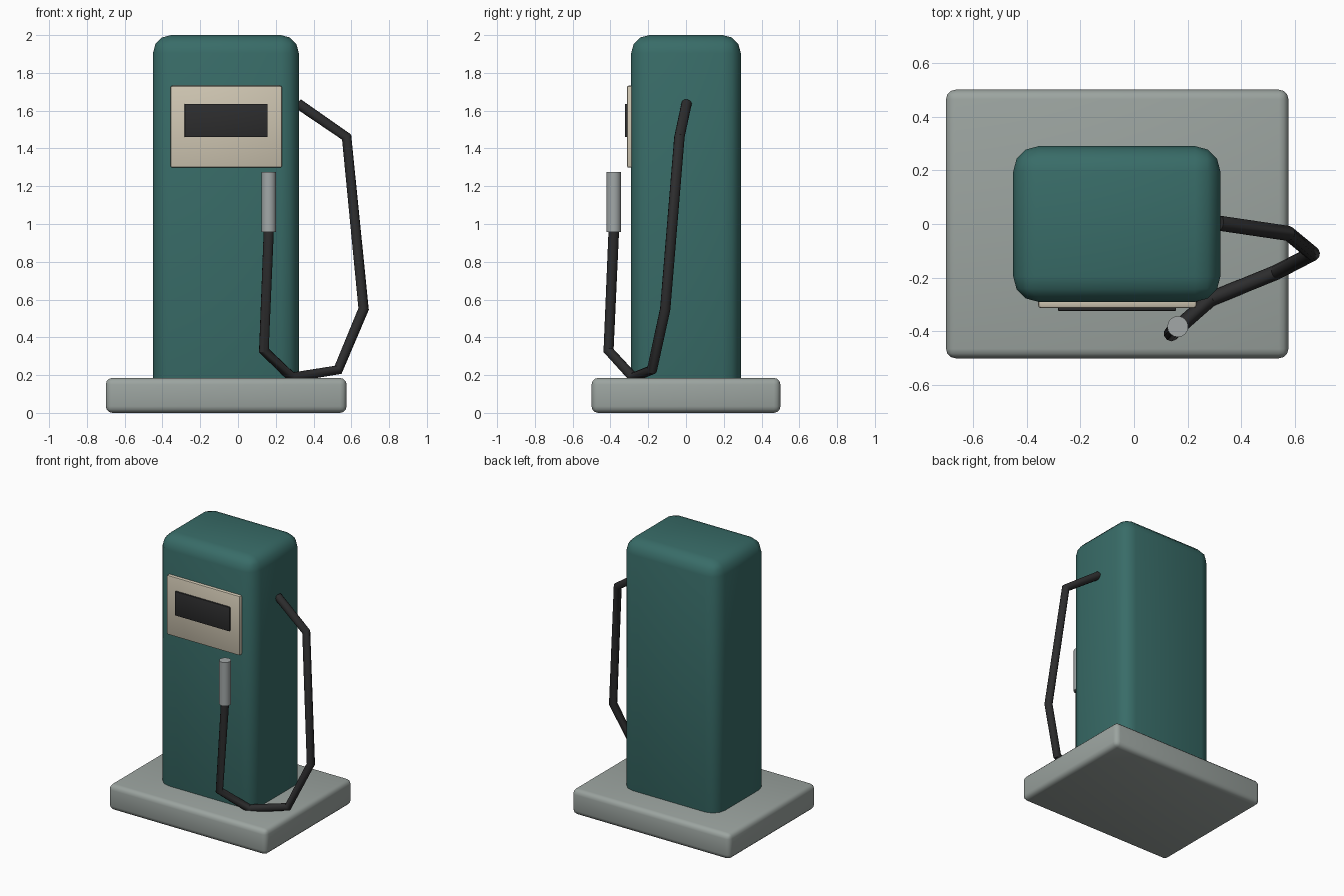
import bpy
from mathutils import Vector

if "Cube" in bpy.data.objects:
    bpy.data.objects.remove(bpy.data.objects["Cube"])


def material(name, rgb):
    m = bpy.data.materials.new(name)
    m.diffuse_color = (*rgb, 1)
    m.use_nodes = True
    m.node_tree.nodes["Principled BSDF"].inputs["Base Color"].default_value = m.diffuse_color
    return m


TEAL = material("teal paint", (0.04, 0.15, 0.138))
GREY = material("concrete grey", (0.33, 0.37, 0.35))
CREAM = material("cream panel", (0.63, 0.57, 0.45))
BLACK = material("black rubber", (0.026, 0.026, 0.027))
METAL = material("nozzle metal", (0.36, 0.39, 0.39))


def finish(obj, name, mat, angle=0.7):
    obj.name = name
    obj.data.materials.clear()
    obj.data.materials.append(mat)
    bpy.ops.object.select_all(action='DESELECT')
    obj.select_set(True)
    bpy.context.view_layer.objects.active = obj
    bpy.ops.object.shade_smooth_by_angle(angle=angle)


def rounded_box(name, low, high, bevel, segments, mat):
    low, high = Vector(low), Vector(high)
    bpy.ops.mesh.primitive_cube_add(size=1, location=(low + high) / 2)
    obj = bpy.context.object
    obj.scale = high - low
    bpy.ops.object.transform_apply(location=False, rotation=False, scale=True)
    mod = obj.modifiers.new("rounding", 'BEVEL')
    mod.width, mod.segments = bevel, segments
    bpy.ops.object.modifier_apply(modifier=mod.name)
    finish(obj, name, mat)
    return obj


# Base slab and cabinet, the cabinet sunk into the slab
rounded_box("base_slab", (-0.70, -0.50, 0), (0.575, 0.50, 0.185), 0.035, 3, GREY)
rounded_box("cabinet", (-0.45, -0.29, 0.07), (0.322, 0.29, 2.0), 0.095, 3, TEAL)

# Display panel and dark screen on the front
rounded_box("display_panel", (-0.357, -0.313, 1.298), (0.233, -0.27, 1.732), 0.01, 2, CREAM)
rounded_box("screen", (-0.283, -0.324, 1.46), (0.157, -0.29, 1.636), 0.004, 2, BLACK)

# Hose hanging in a loop from the right side to the nozzle
path = [(0.318, 0.003, 1.637), (0.575, -0.035, 1.46), (0.665, -0.11, 0.55),
        (0.53, -0.18, 0.228), (0.285, -0.28, 0.188), (0.137, -0.41, 0.33),
        (0.163, -0.382, 0.97)]
curve = bpy.data.curves.new("hose_path", 'CURVE')
curve.dimensions = '3D'
curve.bevel_depth = 0.028
curve.bevel_resolution = 3
curve.use_fill_caps = True
spline = curve.splines.new('POLY')
spline.points.add(len(path) - 1)
for point, co in zip(spline.points, path):
    point.co = (*co, 1)
hose = bpy.data.objects.new("hose", curve)
bpy.context.collection.objects.link(hose)
bpy.context.view_layer.objects.active = hose
hose.select_set(True)
bpy.ops.object.select_all(action='DESELECT')
hose.select_set(True)
bpy.ops.object.convert(target='MESH')
finish(bpy.context.object, "hose", BLACK)

# Nozzle grip
bpy.ops.mesh.primitive_cylinder_add(vertices=16, radius=0.039, depth=0.318,
                                    location=(0.163, -0.382, 1.117))
finish(bpy.context.object, "nozzle", METAL)
